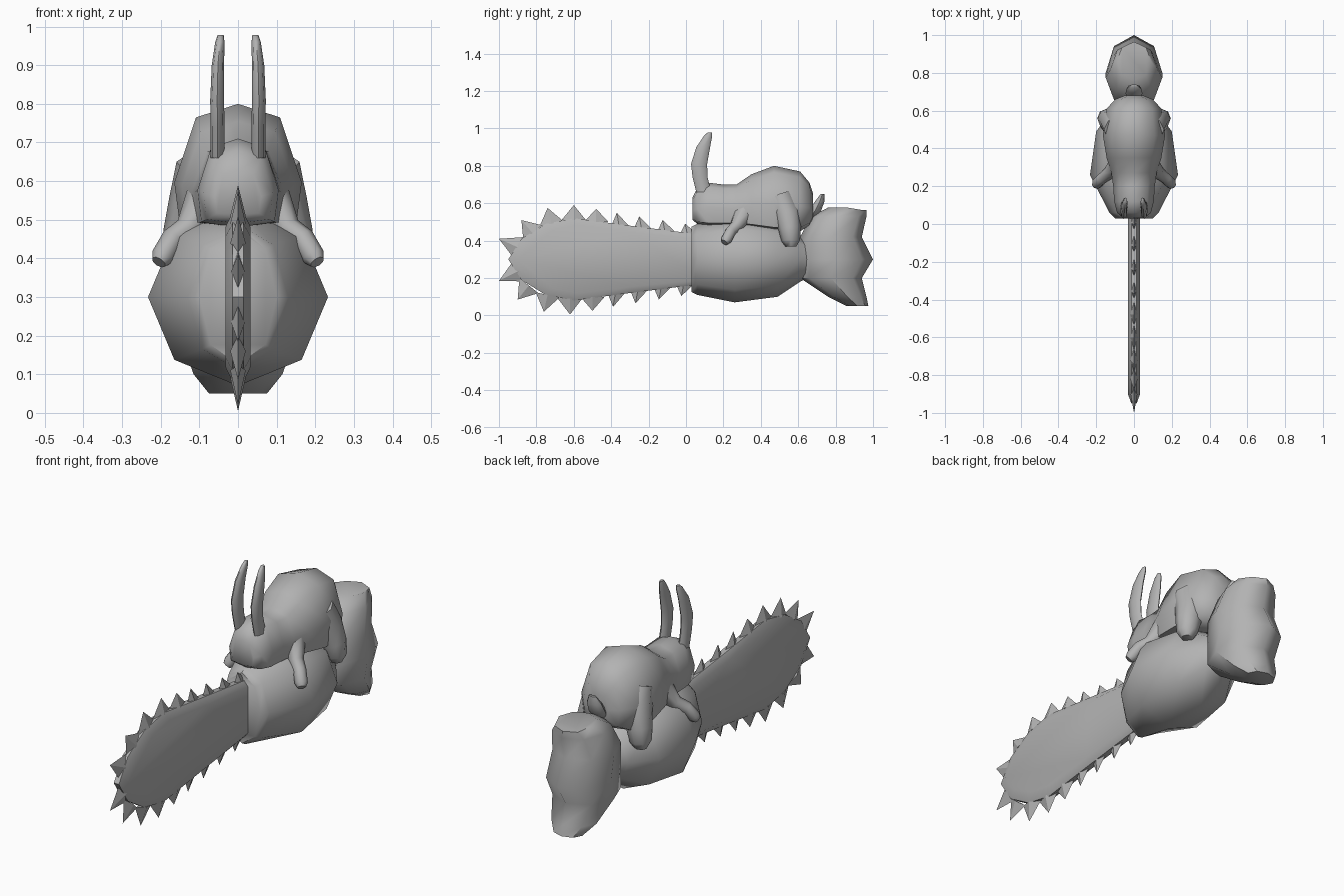
import bpy, bmesh, math
from mathutils import Vector

cube = bpy.data.objects.get("Cube")
if cube:
    bpy.data.objects.remove(cube)

grey = bpy.data.materials.new("plain_grey")
grey.use_nodes = True
colour = (0.45, 0.45, 0.45, 1)
grey.diffuse_color = colour
grey.node_tree.nodes["Principled BSDF"].inputs["Base Color"].default_value = colour


def finish(name, bm, angle):
    bmesh.ops.recalc_face_normals(bm, faces=bm.faces)
    mesh = bpy.data.meshes.new(name)
    bm.to_mesh(mesh)
    bm.free()
    mesh.materials.append(grey)
    ob = bpy.data.objects.new(name, mesh)
    bpy.context.collection.objects.link(ob)
    bpy.ops.object.select_all(action='DESELECT')
    ob.select_set(True)
    bpy.context.view_layer.objects.active = ob
    bpy.ops.object.shade_smooth_by_angle(angle=math.radians(angle))
    return ob


def loft(name, rings, angle=60):
    """Skin a list of equal-length rings and cap both ends."""
    bm = bmesh.new()
    loops = [[bm.verts.new(p) for p in ring] for ring in rings]
    for a, b in zip(loops, loops[1:]):
        for i in range(len(a)):
            j = (i + 1) % len(a)
            bm.faces.new((a[i], a[j], b[j], b[i]))
    bm.faces.new(loops[0])
    bm.faces.new(loops[-1])
    return finish(name, bm, angle)


def oval(n, a, b):
    return [(a * math.cos(math.tau * i / n), b * math.sin(math.tau * i / n)) for i in range(n)]


def limb(name, path, n=8):
    """Tube through (x, y, z, radius) points, rings square to the path."""
    rings = []
    for i, p in enumerate(path):
        a, b = path[max(i - 1, 0)], path[min(i + 1, len(path) - 1)]
        d = (Vector(b[:3]) - Vector(a[:3])).normalized()
        u = d.cross(Vector((0, 1, 0))).normalized()
        v = d.cross(u)
        rings.append([Vector(p[:3]) + u * s + v * t for s, t in oval(n, p[3], p[3])])
    return loft(name, rings)


# Eight-sided barrel body
barrel = [(0.03, 0.10, 0.175), (0.06, 0.13, 0.19), (0.26, 0.233, 0.23),
          (0.49, 0.20, 0.20), (0.61, 0.11, 0.12), (0.65, 0.08, 0.10)]
loft("barrel_body", [[(x, y, 0.3 + z) for x, z in oval(8, rx, rz)] for y, rx, rz in barrel], 50)

# Flared tail fan, stacked by height: z, front y, back y, half width
fan = [(0.05, 0.86, 0.975, 0.075), (0.10, 0.76, 0.965, 0.115), (0.20, 0.61, 0.94, 0.15),
       (0.30, 0.60, 1.0, 0.15), (0.42, 0.61, 0.94, 0.15), (0.53, 0.67, 0.965, 0.125),
       (0.565, 0.76, 0.965, 0.09)]
loft("tail_fan", [[(x, (f + b) / 2 + y, z + (0.012 if f > 0.7 and z > 0.5 and y < 0.03 else 0))
                   for x, y in oval(8, w, (b - f) / 2)] for z, f, b, w in fan], 50)

# Blade with bevelled rim
half = [(0.10, 0.13), (-0.3, 0.18), (-0.6, 0.22), (-0.75, 0.19), (-0.88, 0.11)]
outline = half + [(-0.95, 0)] + [(y, -h) for y, h in reversed(half)]
blade = []
for x, sy, sz in ((-0.033, 0.92, 0.82), (-0.014, 1, 1), (0.014, 1, 1), (0.033, 0.92, 0.82)):
    blade.append([(x, -0.3 + (y + 0.3) * (sy if y < -0.3 else 1), 0.3 + h * sz) for y, h in outline])
loft("blade", blade, 35)

# Pointed teeth: root y, root height, tip y, tip height
teeth = [(-0.89, 0.06, -1.0, 0.11), (-0.82, 0.14, -0.88, 0.21), (-0.72, 0.19, -0.74, 0.275),
         (-0.60, 0.21, -0.60, 0.29), (-0.48, 0.20, -0.48, 0.27)]
for y in (-0.37, -0.25, -0.125, -0.005):
    teeth.append((y + 0.015, 0.12 - 0.12 * y, y, 0.19 - 0.16 * y))
bm = bmesh.new()
for side in (1, -1):
    for ry, rh, ty, th in teeth:
        shift = -0.02 if side < 0 and ty > -0.95 else 0
        tip = Vector((0, ty + shift, 0.3 + side * th - (0.005 if side < 0 else 0)))
        root = Vector((0, ry + shift, 0.3 + side * rh))
        along = (tip - root).normalized().cross(Vector((1, 0, 0)))
        across = Vector((0.02, 0, 0))
        width = 0.065 if ty < -0.4 else 0.055
        base = [bm.verts.new(root + o) for o in (along * width, across, -along * width, -across)]
        point = bm.verts.new(tip)
        bm.faces.new(base)
        for i in range(4):
            bm.faces.new((base[i], base[(i + 1) % 4], point))
finish("blade_teeth", bm, 20)

# Rabbit head and body in one skin: y, bottom, top, half width
section = [(0, 1), (0.66, 0.9), (1, 0.42), (0.9, 0.06), (0, 0),
           (-0.9, 0.06), (-1, 0.42), (-0.66, 0.9)]
torso = [(0.035, 0.51, 0.63, 0.06), (0.06, 0.49, 0.68, 0.09), (0.12, 0.48, 0.71, 0.105),
         (0.20, 0.48, 0.70, 0.11), (0.27, 0.48, 0.70, 0.12), (0.35, 0.47, 0.755, 0.145),
         (0.47, 0.45, 0.80, 0.165), (0.61, 0.45, 0.77, 0.145), (0.66, 0.48, 0.71, 0.10),
         (0.68, 0.52, 0.65, 0.05)]
loft("rabbit_body", [[(w * x, y, b + (t - b) * z) for x, z in section] for y, b, t, w in torso])

# Ears: z, centre y, depth, centre x, half width
ear = [(0.66, 0.095, 0.04, 0.053, 0.018), (0.74, 0.075, 0.04, 0.053, 0.018),
       (0.81, 0.07, 0.043, 0.054, 0.018), (0.90, 0.092, 0.037, 0.052, 0.016),
       (0.96, 0.118, 0.022, 0.047, 0.012), (0.978, 0.127, 0.012, 0.045, 0.008)]
for side, s in (("left", 1), ("right", -1)):
    loft(side + "_ear", [[(s * cx + x, cy + y, z) for x, y in oval(8, w, d)]
                         for z, cy, d, cx, w in ear])
    limb(side + "_front_leg", [(s * 0.08, 0.31, 0.55, 0.06), (s * 0.13, 0.27, 0.475, 0.035),
                               (s * 0.17, 0.24, 0.45, 0.03), (s * 0.195, 0.215, 0.405, 0.03),
                               (s * 0.205, 0.205, 0.39, 0.02)])
    limb(side + "_hind_leg", [(s * 0.09, 0.50, 0.64, 0.07), (s * 0.105, 0.54, 0.54, 0.075),
                              (s * 0.135, 0.555, 0.46, 0.06), (s * 0.145, 0.56, 0.40, 0.05),
                              (s * 0.145, 0.56, 0.37, 0.03)])

# Short upturned rabbit tail
tail = [(0.52, 0.66, 0.03, 0.03), (0.56, 0.69, 0.033, 0.045),
        (0.61, 0.715, 0.025, 0.04), (0.65, 0.73, 0.01, 0.02)]
loft("rabbit_tail", [[(x, cy + y, z) for x, y in oval(8, w, d)] for z, cy, d, w in tail])
